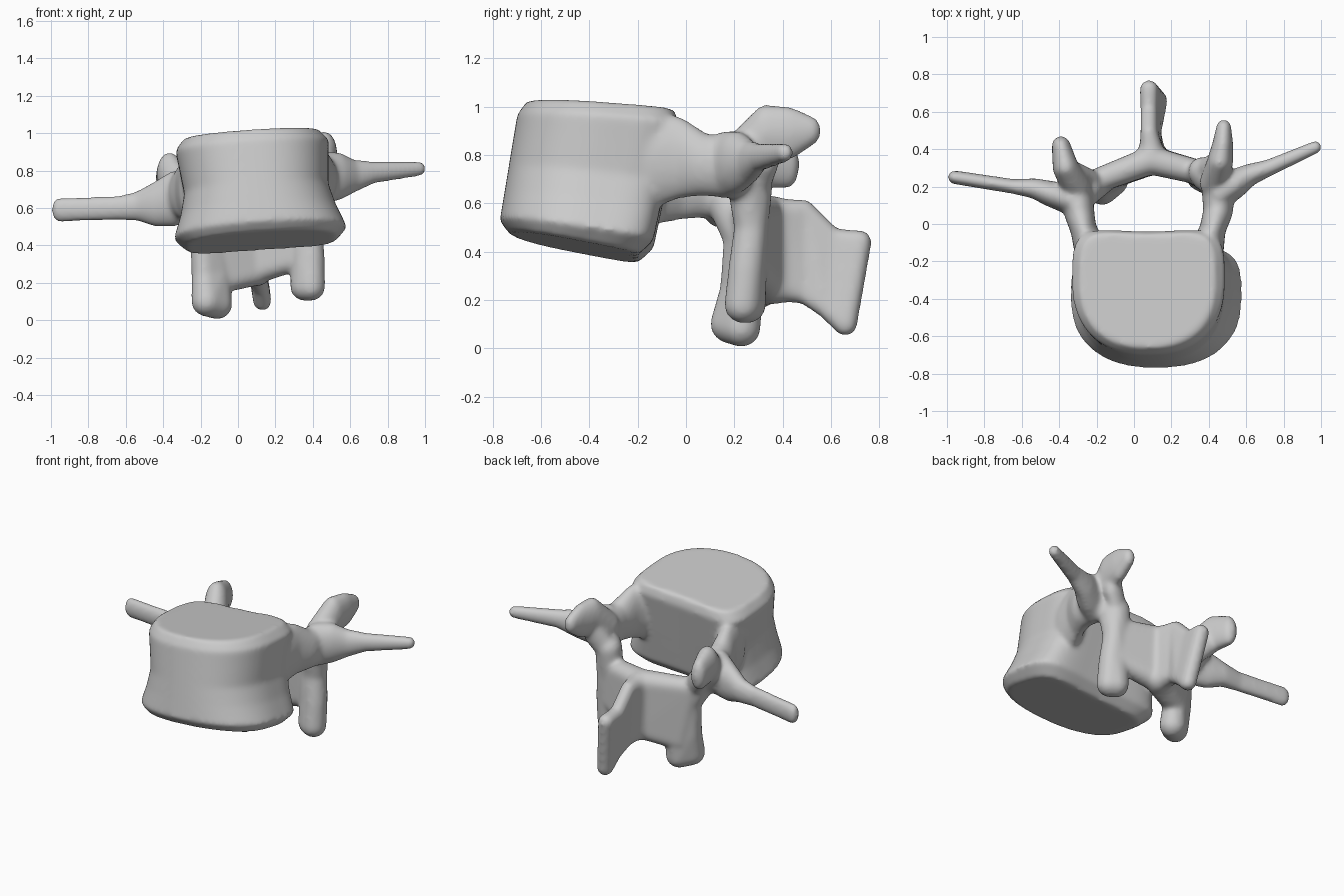
import bpy, bmesh
from math import sin, cos, tau
from mathutils import Vector

cube = bpy.data.objects.get("Cube")
if cube:
    bpy.data.objects.remove(cube, do_unlink=True)

GREY = (.6, .6, .6, 1)
bone = bpy.data.materials.new("bone grey")
bone.use_nodes = True
bone.diffuse_color = GREY
bone.node_tree.nodes["Principled BSDF"].inputs["Base Color"].default_value = GREY

# Unit sphere directions shared by every rounded blob
ball = bmesh.new()
bmesh.ops.create_icosphere(ball, subdivisions=3, radius=1)
SPHERE = [vert.co.copy() for vert in ball.verts]
ball.free()
parts = []


def finish(name, bm):
    """Store the mesh as a named part."""
    bmesh.ops.recalc_face_normals(bm, faces=bm.faces)
    mesh = bpy.data.meshes.new(name)
    bm.to_mesh(mesh)
    bm.free()
    mesh.materials.append(bone)
    part = bpy.data.objects.new(name, mesh)
    bpy.context.collection.objects.link(part)
    parts.append(part)


def hull(bm, blobs):
    """Wrap a convex skin round blobs given as x, y, z, radius, half height."""
    points = []
    for x, y, z, radius, height in blobs:
        size = Vector((radius, radius, height))
        centre = Vector((x, y, z))
        points += [bm.verts.new(centre + direction * size) for direction in SPHERE]
    bmesh.ops.convex_hull(bm, input=points)
    loose = [vert for vert in bm.verts if not vert.link_faces]
    bmesh.ops.delete(bm, geom=loose, context="VERTS")


def limb(name, *blobs):
    """A tapering arm through the blobs in order."""
    bm = bmesh.new()
    for pair in zip(blobs, blobs[1:]):
        hull(bm, pair)
    finish(name, bm)


def web(name, radii, first, second):
    """A sheet of bone between two ridges of points, with one radius per pair."""
    bm = bmesh.new()
    columns = [[(*a, r, r), (*b, r, r)] for r, a, b in zip(radii, first, second)]
    for near, far in zip(columns, columns[1:]):
        hull(bm, near + far)
    finish(name, bm)


def power(value, exponent):
    return abs(value) ** exponent * (1 if value > 0 else -1)


def lerp(start, end, t):
    return start + (end - start) * t


def body_ring(bm, t, half_width, inset, sides=64):
    """Kidney-shaped ring at height share t of the tilted body."""
    front = lerp(-.78, -.69, t) + inset
    back = lerp(-.11, .02, t) - inset
    widest = back - .3
    ring = []
    for step in range(sides):
        angle = tau * step / sides
        c, s = cos(angle), sin(angle)
        if s > 0:
            across = power(c, .52)
            y = lerp(widest, back, power(s, .52)) - .045 * s * (1 - across ** 2)
        else:
            across = power(c, .85)
            y = lerp(widest, front, power(-s, .85))
        x = lerp(.125, .07, t) + half_width * across
        depth = (y - front) / (back - front)
        z = lerp(lerp(.475, 1.02, t), lerp(.365, .97, t), depth)
        ring.append(bm.verts.new((x, y, z + .07 * half_width * across)))
    return ring


# Vertebral body: waisted stack of rings (height share, half width, inset)
bm = bmesh.new()
rings = [body_ring(bm, *spec) for spec in (
    (0, .4, .05), (.1, .46, 0), (.3, .415, 0), (.5, .385, 0),
    (.75, .4, 0), (.9, .41, 0), (1, .36, .03))]
for low, high in zip(rings, rings[1:]):
    for i in range(len(low)):
        bm.faces.new((low[i - 1], low[i], high[i], high[i - 1]))
bm.faces.new(rings[0])
bm.faces.new(rings[-1])
finish("vertebral_body", bm)

# Pedicles flaring out of the body to the arch
limb("left_pedicle", (.39, -.14, .78, .09, .2), (.42, -.03, .79, .07, .17),
     (.45, .07, .76, .08, .13), (.45, .2, .75, .09, .13))
limb("right_pedicle", (-.23, -.14, .71, .09, .2), (-.27, -.03, .7, .07, .17),
     (-.29, .05, .68, .08, .14), (-.31, .16, .66, .09, .13))

# Transverse processes
limb("left_transverse_process", (.46, .16, .76, .08, .14), (.53, .21, .77, .08, .13),
     (.61, .26, .77, .06, .09), (.72, .3, .79, .045, .06), (.97, .41, .81, .035, .04))
limb("right_transverse_process", (-.34, .13, .65, .08, .15), (-.44, .16, .62, .07, .12),
     (-.53, .19, .61, .055, .08), (-.64, .2, .6, .04, .065), (-.96, .25, .59, .037, .065))

# Superior articular processes, with a flange running in to the arch
limb("left_superior_process", (.43, .22, .79, .08, .1), (.46, .33, .89, .07, .12),
     (.475, .43, .89, .055, .11), (.48, .52, .9, .04, .06))
limb("left_superior_flange", (.45, .33, .8, .06, .1), (.36, .29, .66, .05, .09))
limb("right_superior_process", (-.31, .2, .7, .08, .11), (-.365, .3, .78, .07, .12),
     (-.39, .42, .76, .05, .1))
limb("right_superior_flange", (-.35, .3, .74, .05, .1), (-.22, .235, .58, .05, .08))

# Inferior articular processes: a front and a back ridge running down
web("left_inferior_process", (.08, .07, .075, .077),
    [(.39, .25, .68), (.38, .27, .5), (.39, .25, .33), (.39, .235, .18)],
    [(.37, .28, .68), (.35, .27, .5), (.36, .26, .33), (.355, .255, .18)])
web("right_inferior_process", (.08, .065, .07, .08),
    [(-.27, .16, .62), (-.19, .22, .45), (-.18, .21, .24), (-.17, .18, .1)],
    [(-.25, .19, .6), (-.15, .24, .45), (-.11, .25, .24), (-.11, .23, .085)])

# Laminae closing the arch behind the canal: an upper and a lower edge
web("left_lamina", (.065, .075), [(.35, .275, .56), (.09, .34, .56)],
    [(.35, .275, .34), (.1, .34, .27)])
web("right_lamina", (.065, .075), [(-.2, .23, .55), (.09, .34, .56)],
    [(-.13, .25, .2), (.1, .34, .26)])

# Spinous process, flared at its root: an upper and a lower edge
web("spinous_process", (.08, .06, .045, .045, .05),
    [(.09, .36, .55), (.09, .41, .56), (.08, .49, .57), (.08, .61, .45), (.08, .72, .44)],
    [(.1, .36, .26), (.1, .41, .25), (.1, .49, .23), (.12, .58, .17), (.13, .66, .1)])

# Fuse the parts into one continuous smooth bone
bpy.ops.object.select_all(action="DESELECT")
for part in parts:
    part.select_set(True)
vertebra = parts[0]
bpy.context.view_layer.objects.active = vertebra
bpy.ops.object.join()
vertebra.name = "vertebra"
remesh = vertebra.modifiers.new("fuse", "REMESH")
remesh.mode = "VOXEL"
remesh.voxel_size = .012
remesh.use_smooth_shade = True
soften = vertebra.modifiers.new("soften", "SMOOTH")
soften.factor = .5
soften.iterations = 15
